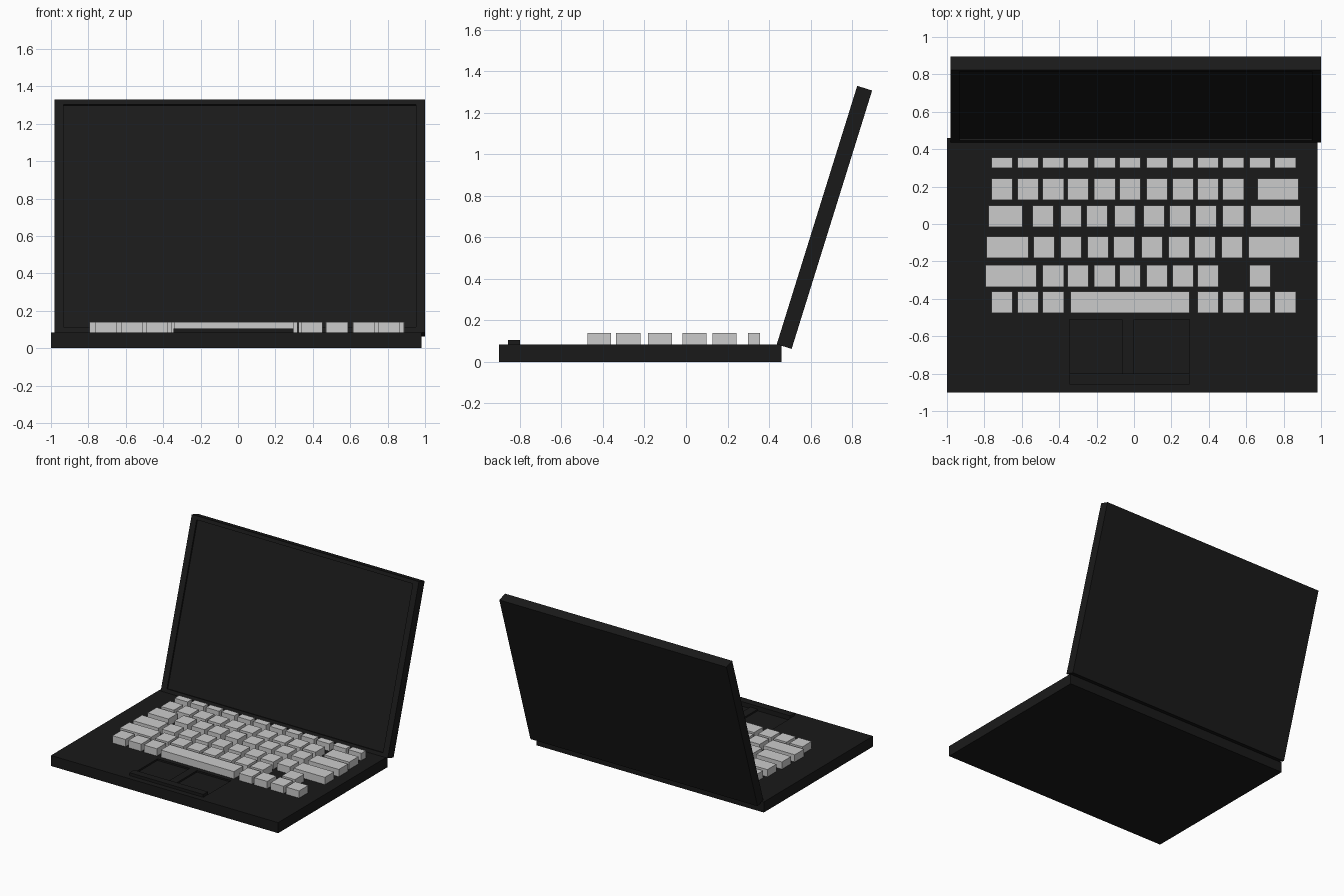
import bpy, bmesh, math
from mathutils import Matrix, Vector

if "Cube" in bpy.data.objects:
    bpy.data.objects.remove(bpy.data.objects["Cube"])

black = bpy.data.materials.new("black_plastic")
black.diffuse_color = (0.01, 0.01, 0.01, 1)
black.use_nodes = True
black.node_tree.nodes["Principled BSDF"].inputs["Base Color"].default_value = black.diffuse_color


def box(name, x0, x1, y0, y1, z0, z1, mat=None):
    bm = bmesh.new()
    bmesh.ops.create_cube(bm, size=1)
    for v in bm.verts:
        v.co = Vector(((x0 + x1) / 2 + v.co.x * (x1 - x0),
                       (y0 + y1) / 2 + v.co.y * (y1 - y0),
                       (z0 + z1) / 2 + v.co.z * (z1 - z0)))
    me = bpy.data.meshes.new(name)
    bm.to_mesh(me)
    bm.free()
    ob = bpy.data.objects.new(name, me)
    bpy.context.collection.objects.link(ob)
    if mat:
        me.materials.append(mat)
    return ob


def cut(target, name, *dims):
    cutter = box(name, *dims)
    cutter.hide_render = True
    cutter.hide_viewport = True
    cutter.display_type = 'WIRE'
    mod = target.modifiers.new(name, 'BOOLEAN')
    mod.operation = 'DIFFERENCE'
    mod.solver = 'EXACT'
    mod.object = cutter


# Base slab with two shallow touchpad recesses and a raised button bar
base = box("base", -1.0, 0.98, -0.9, 0.46, 0, 0.083, black)
cut(base, "touchpad_cutter_left", -0.345, -0.065, -0.80, -0.51, 0.07, 0.12)
cut(base, "touchpad_cutter_right", 0.0, 0.297, -0.80, -0.51, 0.07, 0.12)
box("touchpad_button", -0.345, 0.297, -0.857, -0.80, 0.06, 0.106, black)

# Tilted lid, built upright with its lower front edge at the origin
lid = box("screen_lid", -0.98, 1.0, 0, 0.075, 0, 1.303, black)
bm = bmesh.new()
bm.from_mesh(lid.data)
bm.normal_update()
front = min(bm.faces, key=lambda f: f.calc_center_median().y)
bmesh.ops.inset_region(bm, faces=[front], thickness=0.04)
for v in front.verts:
    v.co.x += 0.02 if v.co.x < 0 else -0.02
ring = bmesh.ops.extrude_face_region(bm, geom=[front])
for v in [g for g in ring["geom"] if isinstance(g, bmesh.types.BMVert)]:
    v.co.y += 0.012
if front.is_valid:
    bmesh.ops.delete(bm, geom=[front], context='FACES_ONLY')
bmesh.ops.recalc_face_normals(bm, faces=bm.faces)
bm.transform(Matrix.Translation((0, 0.437, 0.085)) @
             Matrix.Rotation(-math.radians(17.3), 4, 'X'))
bm.to_mesh(lid.data)
bm.free()

# Keyboard: each row has y limits, left edges of standard keys, and wide keys
KEY_W = 0.113
cols = [-0.762, -0.624, -0.488, -0.355, -0.213, -0.077,
        0.067, 0.205, 0.34, 0.474, 0.618, 0.752]
rows = [
    ("function", 0.299, 0.356, cols, []),
    ("number", 0.128, 0.242, cols[:10], [(0.66, 0.88)]),
    ("upper", -0.016, 0.098,
     [-0.543, -0.393, -0.254, -0.104, 0.051, 0.19, 0.329, 0.474],
     [(-0.778, -0.596), (0.623, 0.89)]),
    ("home", -0.182, -0.068,
     [-0.537, -0.393, -0.249, -0.11, 0.04, 0.184, 0.323, 0.468],
     [(-0.789, -0.564), (0.612, 0.885)]),
    ("lower", -0.336, -0.22, cols[2:9] + [cols[10]], [(-0.794, -0.521)]),
    ("bottom", -0.475, -0.361, cols[:3] + cols[8:], [(-0.34, 0.297)]),
]
for name, y0, y1, lefts, wide in rows:
    spans = sorted([(x, x + KEY_W) for x in lefts] + wide)
    for i, (x0, x1) in enumerate(spans):
        box(f"{name}_key_{i + 1}", x0, x1, y0, y1, 0.08, 0.14)
